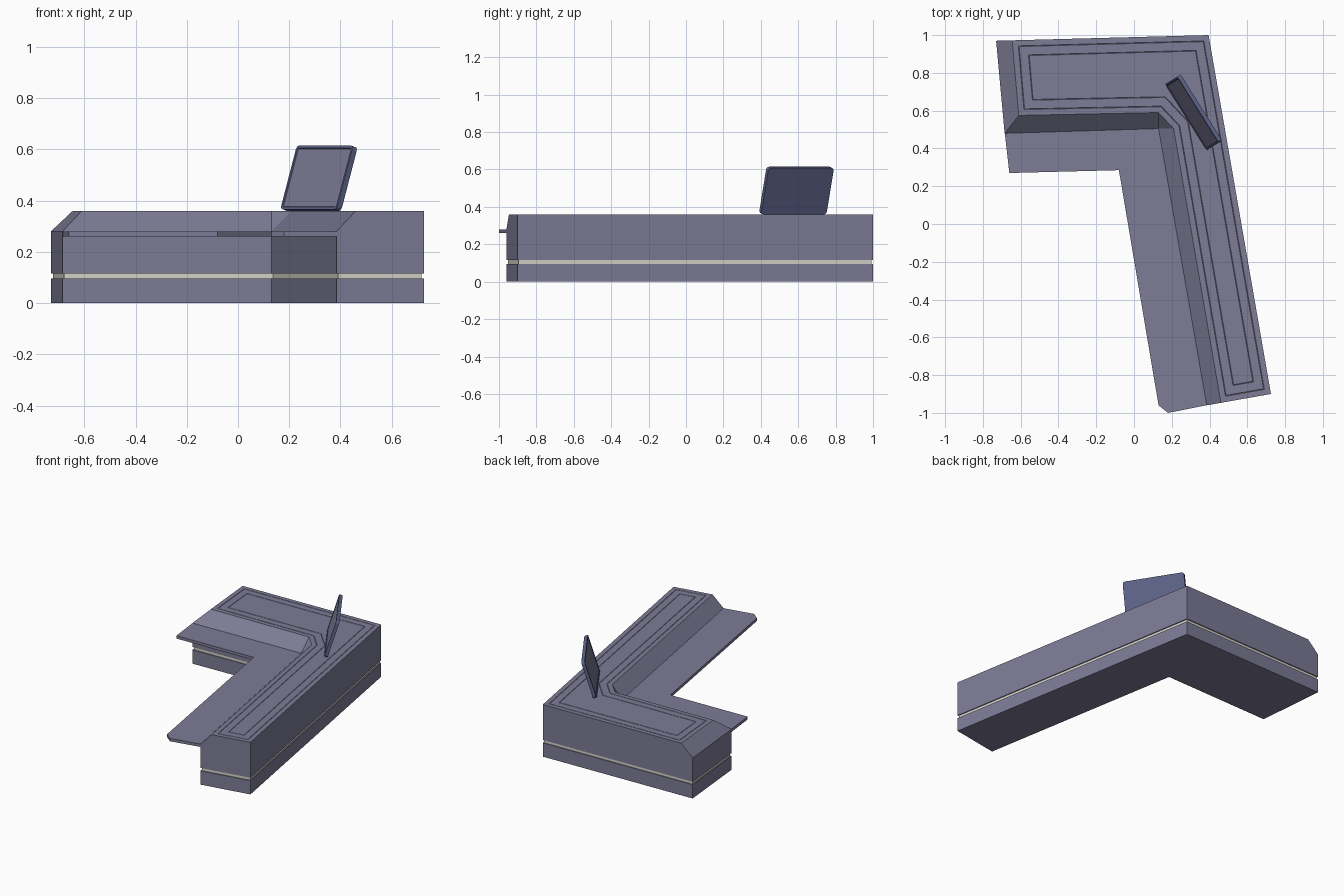
import bpy, bmesh, math
from mathutils import Vector, Matrix

if "Cube" in bpy.data.objects:
    bpy.data.objects.remove(bpy.data.objects["Cube"])


def material(name, rgb):
    m = bpy.data.materials.new(name)
    m.diffuse_color = (*rgb, 1)
    m.use_nodes = True
    m.node_tree.nodes["Principled BSDF"].inputs["Base Color"].default_value = m.diffuse_color
    return m


PURPLE = material("muted purple panel", (0.205, 0.2, 0.305))
CREAM = material("light strip", (0.66, 0.65, 0.58))
NAVY = material("navy casing", (0.11, 0.125, 0.25))


def finish(bm, name, *mats):
    bmesh.ops.recalc_face_normals(bm, faces=bm.faces[:])
    me = bpy.data.meshes.new(name)
    bm.to_mesh(me)
    bm.free()
    for m in mats:
        me.materials.append(m)
    ob = bpy.data.objects.new(name, me)
    bpy.context.collection.objects.link(ob)
    return ob


def ring(bm, pts, z):
    return [bm.verts.new((x, y, z)) for x, y in pts]


def walls(bm, a, b):
    n = len(a)
    for i in range(n):
        j = (i + 1) % n
        bm.faces.new((a[i], a[j], b[j], b[i]))


def prism(name, pts, z0, z1, mat):
    bm = bmesh.new()
    lo, hi = ring(bm, pts, z0), ring(bm, pts, z1)
    walls(bm, lo, hi)
    bm.faces.new(lo)
    bm.faces.new(hi)
    return finish(bm, name, mat)


def shrink(pts, d):
    """Offset a clockwise outline inwards by d."""
    out = []
    for i, p in enumerate(pts):
        p = Vector(p)
        e1 = (p - Vector(pts[i - 1])).normalized()
        e2 = (Vector(pts[(i + 1) % len(pts)]) - p).normalized()
        n1, n2 = Vector((e1.y, -e1.x)), Vector((e2.y, -e2.x))
        out.append(p + (n1 + n2) * d / (1 + n1.dot(n2)))
    return out


# L-shaped footprint, clockwise from the back left corner
plan = [(-0.73, 0.97), (0.395, 1.0), (0.725, -0.9), (0.385, -0.96),
        (0.13, 0.505), (-0.685, 0.48)]

# plinth and recessed light strip
prism("counter_base", plan, 0, 0.095, PURPLE)
prism("light_strip", shrink(plan, 0.007), 0.09, 0.12, CREAM)

# counter body with sloped inner and left sides
bm = bmesh.new()
lo, mid = ring(bm, plan, 0.115), ring(bm, plan, 0.28)
a, b, c, d, e1, e2, f = ring(bm, [
    (-0.645, 0.9723), (0.395, 1.0), (0.725, -0.9), (0.46, -0.9468),
    (0.21, 0.505), (0.13, 0.59), (-0.61, 0.575)], 0.36)
walls(bm, lo, mid)
bm.faces.new(lo)
A, B, C, D, E, F = mid
for quad in ((A, B, b, a), (B, C, c, b), (C, D, d, c), (D, E, e1, d),
             (E, e2, e1), (E, F, f, e2), (F, A, a, f)):
    bm.faces.new(quad)
top = bm.faces.new((a, b, c, d, e1, e2, f))
bmesh.ops.recalc_face_normals(bm, faces=bm.faces[:])
# two fine seams around the worktop
for gap in (0.03, 0.045):
    for width, depth in ((gap, 0), (0.002, -0.002), (0.002, 0.002)):
        bmesh.ops.inset_region(bm, faces=[top], thickness=width, depth=depth,
                               use_even_offset=True, use_boundary=True)
finish(bm, "counter_body", PURPLE)

# lower desk shelf on the inner side
prism("desk_shelf", [(-0.684, 0.482), (0.13, 0.507), (0.385, -0.9595),
                     (0.18, -1.0), (0.13, -0.96), (-0.08, 0.285),
                     (-0.66, 0.27)], 0.26, 0.28, PURPLE)

# tilted screen: rounded slab with an inset display
W, H, T, R = 0.413, 0.26, 0.022, 0.016
outline = []
for cx, cz, start in ((W/2 - R, R, 270), (W/2 - R, H - R, 0),
                      (-W/2 + R, H - R, 90), (-W/2 + R, R, 180)):
    for k in range(4):
        t = math.radians(start + 30 * k)
        outline.append((cx + R * math.cos(t), cz + R * math.sin(t)))
bm = bmesh.new()
front = [bm.verts.new((x, 0, z)) for x, z in outline]
back = [bm.verts.new((x, T, z)) for x, z in outline]
walls(bm, front, back)
bm.faces.new(back)
face = bm.faces.new(front)
bmesh.ops.recalc_face_normals(bm, faces=bm.faces[:])
bmesh.ops.inset_region(bm, faces=[face], thickness=0.01, use_even_offset=True)
bmesh.ops.inset_region(bm, faces=[face], thickness=0.003, depth=-0.003,
                       use_even_offset=True)
face.material_index = 1
screen = finish(bm, "screen", NAVY, PURPLE)
tilt = math.radians(17)
across = Vector((0.532, -0.847, 0)).normalized()
n = Vector((-across.y, across.x, 0))
up = n * math.sin(tilt) + Vector((0, 0, math.cos(tilt)))
rear = up.cross(across)
rot = Matrix((across, rear, up)).transposed().to_4x4()
screen.matrix_world = Matrix.Translation((0.275, 0.565, 0.366)) @ rot
